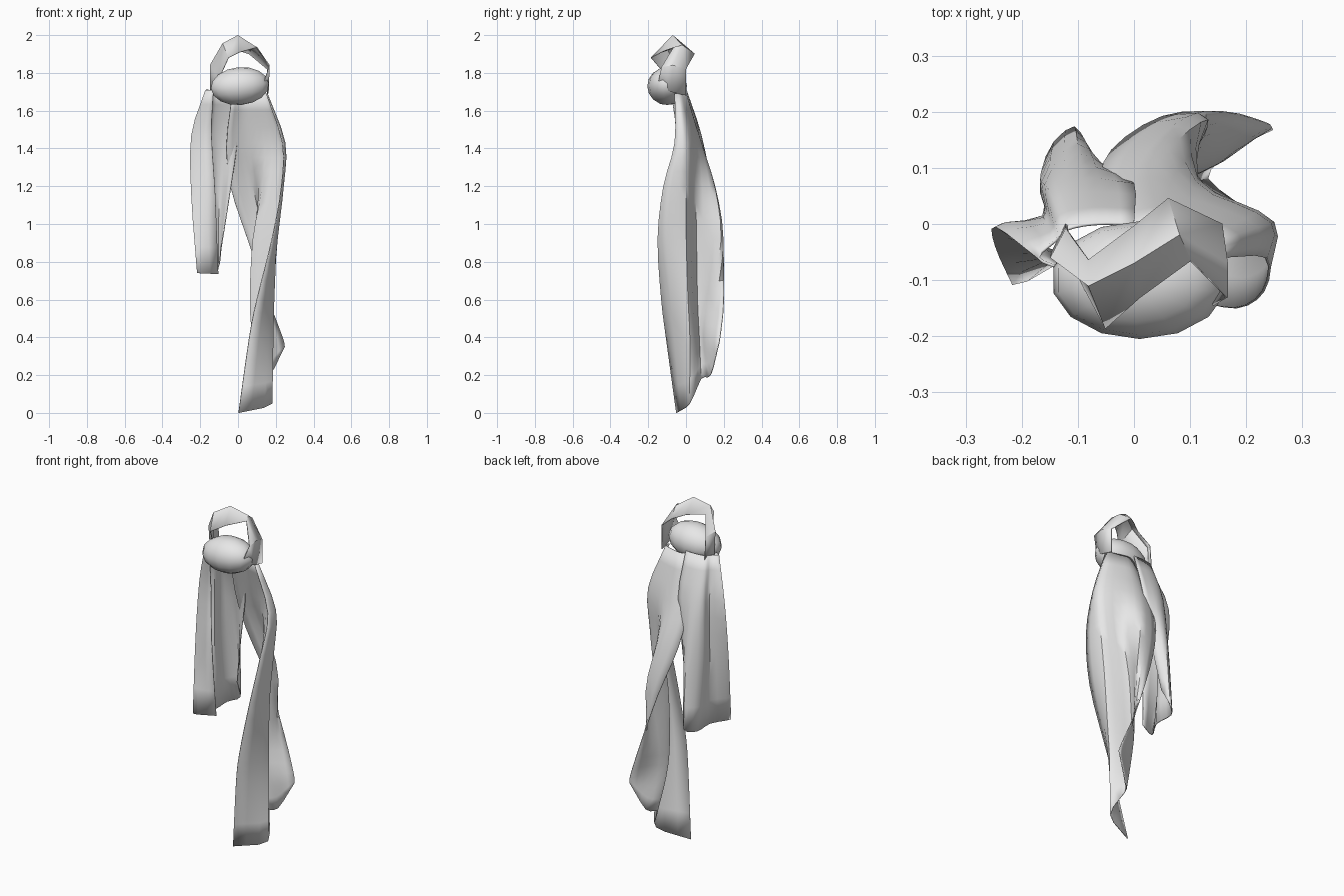
import bpy, bmesh, math
from mathutils import Vector

if "Cube" in bpy.data.objects:
    bpy.data.objects.remove(bpy.data.objects["Cube"])

cloth = bpy.data.materials.new("light grey cloth")
cloth.diffuse_color = (0.8, 0.8, 0.8, 1)
cloth.use_nodes = True
cloth.node_tree.nodes["Principled BSDF"].inputs["Base Color"].default_value = cloth.diffuse_color


def finish(obj, angle):
    obj.data.materials.append(cloth)
    bpy.ops.object.select_all(action='DESELECT')
    obj.select_set(True)
    bpy.context.view_layer.objects.active = obj
    bpy.ops.object.shade_smooth_by_angle(angle=math.radians(angle))


def spline(pts, steps):
    """Catmull-Rom curve through the points."""
    p = [2 * pts[0] - pts[1]] + pts + [2 * pts[-1] - pts[-2]]
    out = []
    for i in range(1, len(p) - 2):
        a, b, c, d = p[i - 1:i + 3]
        for s in range(steps):
            t = s / steps
            out.append(0.5 * (2 * b + (c - a) * t + (2 * a - 5 * b + 4 * c - d) * t * t
                              + (3 * b - a - 3 * c + d) * t ** 3))
    return out + [pts[-1]]


def sheet(name, rows, across, down, angle=45):
    """Thin cloth lofted through rows of points."""
    rows = [spline(r, across) if across > 1 else r for r in rows]
    if down > 1:
        cols = [spline(list(c), down) for c in zip(*rows)]
        rows = list(zip(*cols))
    bm = bmesh.new()
    grid = [[bm.verts.new(p) for p in r] for r in rows]
    for r0, r1 in zip(grid, grid[1:]):
        for i in range(len(r0) - 1):
            bm.faces.new((r0[i], r1[i], r1[i + 1], r0[i + 1]))
    me = bpy.data.meshes.new(name)
    bm.to_mesh(me)
    bm.free()
    obj = bpy.data.objects.new(name, me)
    bpy.context.collection.objects.link(obj)
    finish(obj, angle)
    mod = obj.modifiers.new("thickness", 'SOLIDIFY')
    mod.thickness = 0.005
    mod.offset = 0
    return obj


def drape(name, levels, hem):
    """Folded section (x, y) at each height, then a ragged hem (x, y, z)."""
    rows = [[Vector((x, y, z)) for x, y in pts] for z, pts in levels]
    rows.append([Vector(p) for p in hem])
    return sheet(name, rows, 3, 3)


# Long twisted tail: front edge, right fold, crease, back fold, back edge
drape("long_tail", [
    (1.69, [(.15, -.06), (.15, -.03), (.09, -.01), (.03, .0), (-.03, -.03)]),
    (1.43, [(.235, -.06), (.243, .0), (.14, .05), (.03, .08), (-.06, .06)]),
    (1.20, [(.23, -.12), (.233, .0), (.13, .05), (.08, .15), (-.04, .13)]),
    (0.92, [(.18, -.15), (.205, .0), (.08, .055), (.13, .185), (.05, .19)]),
    (0.60, [(.10, -.13), (.19, .01), (.065, .06), (.12, .14), (.16, .20)]),
    (0.40, [(.06, -.105), (.185, .02), (.08, .07), (.15, .11), (.235, .18)]),
], [(.003, -.05, 0), (.18, .02, .05), (.13, .08, .18), (.17, .13, .2), (.247, .17, .35)])

# Short tail: front edge, left fold, crease, two back folds, back edge
drape("short_tail", [
    (1.71, [(-.13, -.08), (-.17, -.06), (-.14, -.03), (-.12, -.01), (-.07, .0), (.0, .0)]),
    (1.47, [(-.14, -.05), (-.245, -.005), (-.16, .01), (-.15, .06), (-.09, .08), (-.0, .07)]),
    (1.15, [(-.12, -.07), (-.245, -.04), (-.16, .01), (-.165, .08), (-.10, .14), (-.045, .09)]),
], [(-.105, -.05, .735), (-.215, -.107, .74), (-.155, .0, .74),
    (-.155, .12, .74), (-.105, .172, .76), (-.09, .12, .87)])

# Flattened round knot
bpy.ops.mesh.primitive_uv_sphere_add(segments=14, ring_count=8, radius=1,
                                     location=(.01, -.1, 1.73), rotation=(0, math.radians(-5), 0))
knot = bpy.context.object
knot.name = "knot"
knot.scale = (.158, .105, .1)
finish(knot, 60)

# Zigzag ribbon loop above the knot: front edge / ridge / back edge
loop = [
    ((-.105, -.08, 1.71), (-.145, -.05, 1.70), (-.12, .0, 1.68)),
    ((-.10, -.09, 1.77), (-.147, -.06, 1.84), (-.12, -.01, 1.82)),
    ((-.05, -.185, 1.88), (-.08, -.11, 1.955), (-.08, -.065, 1.92)),
    ((.01, -.13, 1.91), (.0, -.07, 1.998), (.0, -.005, 1.92)),
    ((.10, -.065, 1.935), (.08, -.02, 1.945), (.06, .045, 1.90)),
    ((.165, -.13, 1.83), (.165, -.07, 1.84), (.155, .0, 1.82)),
    ((.13, -.15, 1.73), (.16, -.08, 1.70), (.155, .0, 1.68)),
]
sheet("loop", [[Vector(p) for p in r] for r in loop], 1, 1, 30)
